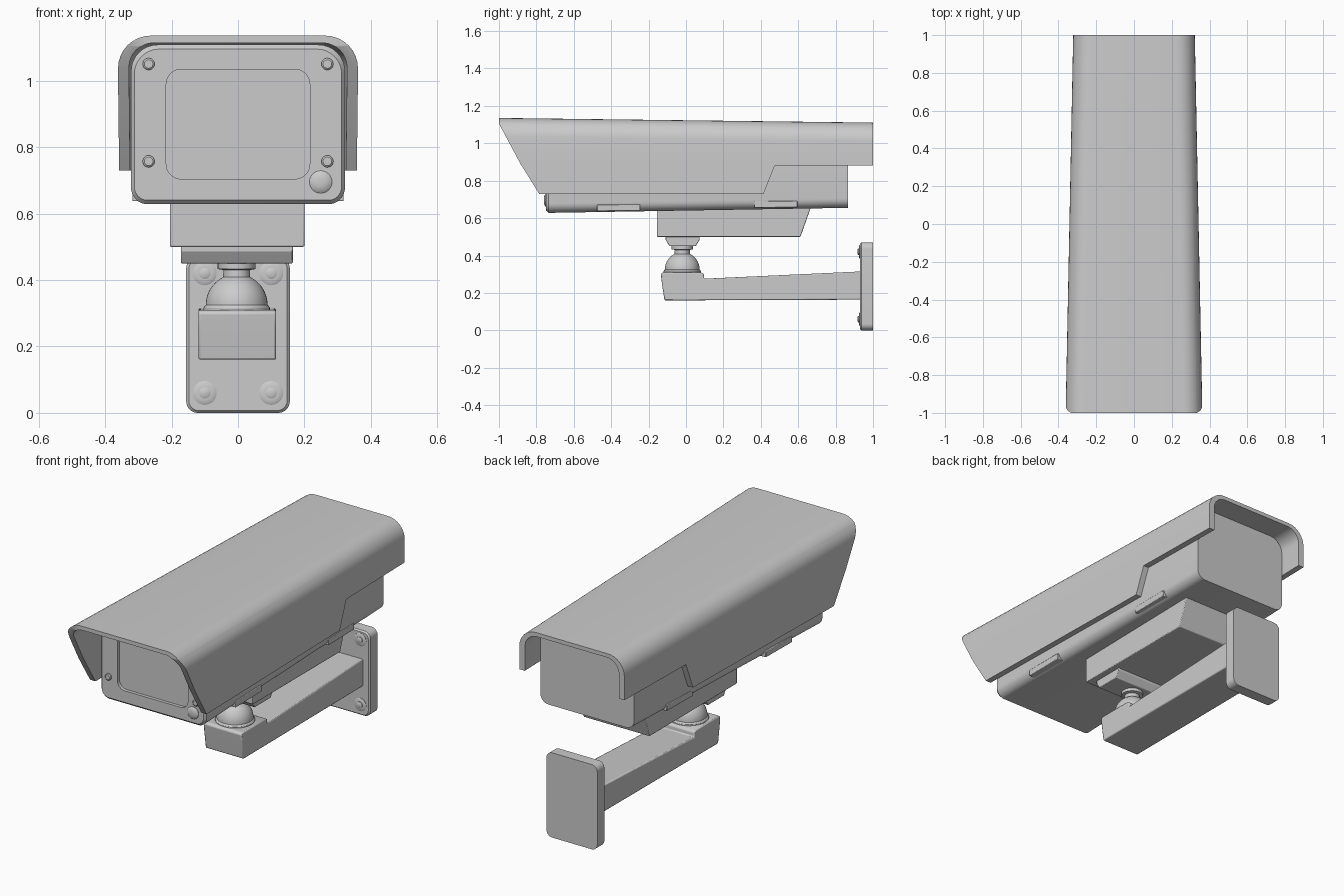
import bpy, bmesh, math
from mathutils import Matrix

if "Cube" in bpy.data.objects:
    bpy.data.objects.remove(bpy.data.objects["Cube"])


def finish(name, bm, bevel=0.0):
    bmesh.ops.recalc_face_normals(bm, faces=bm.faces)
    me = bpy.data.meshes.new(name)
    bm.to_mesh(me)
    bm.free()
    ob = bpy.data.objects.new(name, me)
    bpy.context.collection.objects.link(ob)
    if bevel:
        m = ob.modifiers.new("bevel", 'BEVEL')
        m.width, m.segments, m.limit_method = bevel, 2, 'ANGLE'
        m.angle_limit = math.radians(40)
    return ob


def loft(name, sections, bevel=0.0):
    bm = bmesh.new()
    rings = [[bm.verts.new(p) for p in s] for s in sections]
    n = len(rings[0])
    for a, b in zip(rings, rings[1:]):
        for i in range(n):
            bm.faces.new((a[i], a[(i + 1) % n], b[(i + 1) % n], b[i]))
    bm.faces.new(rings[0])
    bm.faces.new(rings[-1])
    return finish(name, bm, bevel)


def prism(name, profile, x0, x1, bevel=0.0):
    return loft(name, [[(x, y, z) for y, z in profile] for x in (x0, x1)], bevel)


def arc(cx, cz, r, a0, a1, n=8):
    angles = [math.radians(a0 + (a1 - a0) * i / n) for i in range(n + 1)]
    return [(cx + r * math.cos(a), cz + r * math.sin(a)) for a in angles]


def rounded(y, hw, z0, z1, rb, rt, cx=0.0):
    pts = (arc(hw - rt, z1 - rt, rt, 0, 90) + arc(-hw + rt, z1 - rt, rt, 90, 180)
           + arc(-hw + rb, z0 + rb, rb, 180, 270) + arc(hw - rb, z0 + rb, rb, 270, 360))
    return [(cx + x, y, z) for x, z in pts]


def lathe(name, profile, loc, forward=False, n=40):
    # forward turns the local up axis to face -y
    rot = Matrix.Rotation(math.pi / 2, 4, 'X') if forward else Matrix()
    mat = Matrix.Translation(loc) @ rot
    rings = []
    for r, h in profile:
        rings.append([(r * math.cos(2 * math.pi * i / n), r * math.sin(2 * math.pi * i / n), h)
                      for i in range(n)])
    ob = loft(name, rings)
    ob.data.transform(mat)
    return ob


def boolean(ob, cutter, op):
    m = ob.modifiers.new("cut", 'BOOLEAN')
    m.object, m.operation, m.solver = cutter, op, 'EXACT'
    bpy.context.view_layer.objects.active = ob
    bpy.ops.object.modifier_apply(modifier=m.name)
    bpy.data.objects.remove(cutter)


# Sun hood: tapered arch trimmed to its side outline
def arch(y):
    pts = []
    for t, tt, r in ((0, 0, .1), (.033, .022, .075)):
        hw, top = .342 - .02 * y - t, 1.123 - .0125 * y - tt
        run = ([(hw, .6)] + arc(hw - r, top - r, r, 0, 90)
               + arc(-hw + r, top - r, r, 90, 180) + [(-hw, .6)])
        pts += run if t == 0 else run[::-1]
    return [(x, y, z) for x, z in pts]


hood = loft("sun_hood", [arch(-1.05), arch(1.05)])
outline = [(-1, 1.3), (-1, 1.105), (-.885, .89), (-.785, .73), (.415, .73),
           (.475, .88), (1, .88), (1, 1.3)]
boolean(hood, prism("hood_cutter", outline, -.6, .6), 'INTERSECT')

# Camera housing with recessed window
body = loft("camera_housing", [
    rounded(-.748, .312, .64, 1.095, .04, .075),
    rounded(-.735, .322, .628, 1.108, .05, .08),
    rounded(.865, .288, .655, 1.088, .05, .08)])
boolean(body, loft("window_cutter", [
    rounded(-.8, .216, .704, 1.034, .045, .045),
    rounded(-.73, .216, .704, 1.034, .045, .045)]), 'DIFFERENCE')

# Front screws and sensor button
for sx in (-1, 1):
    for z in (.757, 1.05):
        lathe("front_screw", [(.018, -.01), (.018, .008), (.013, .012)],
              (.269 * sx, -.748, z), True, 20)
lathe("sensor_button", [(.034, -.01), (.034, .003), (.026, .009), (.012, .012)],
      (.249, -.748, .695), True, 28)

# Side latches along the lower housing edges
for sx in (-1, 1):
    for y0, y1, z0, hw in ((-.475, -.245, .637, .318), (.365, .595, .655, .298)):
        prism("side_latch", [(y0, z0), (y1, z0 + .003), (y1, z0 + .037), (y0, z0 + .035)],
              sx * (hw - .06), sx * hw, .003)

# Mounting block and pivot plate under the housing
prism("mounting_block", [(-.155, .67), (-.155, .5), (.612, .5), (.672, .67)], -.205, .2, .004)
prism("pivot_plate", [(-.11, .51), (-.11, .485), (-.088, .45), (.052, .45), (.073, .485),
                      (.073, .51)], -.172, .165, .003)

# Ball joint
dome = [(.093 * math.cos(a), .325 + .093 * math.sin(a))
        for a in (math.radians(64 * i / 10) for i in range(11))]
lathe("ball_joint", [(.1, .28), (.1, .316), (.096, .322)] + dome
      + [(.04, .43), (.057, .433), (.057, .46)], (-.004, -.02, 0))

# Arm with raised front pad
prism("wall_arm", [(-.135, .302), (-.13, .26), (-.115, .16), (.94, .164), (.94, .315),
                   (.097, .276), (.095, .302), (.08, .31), (-.122, .31)], -.119, .115, .006)

# Wall plate and its four screws
loft("wall_plate", [
    rounded(.93, .148, .007, .463, .03, .03),
    rounded(.938, .156, 0, .47, .035, .035),
    rounded(1, .156, 0, .47, .035, .035)])
for sx in (-1, 1):
    for z in (.06, .42):
        lathe("plate_screw", [(.036, -.01), (.036, .002), (.028, .006), (.017, .006),
                              (.017, .01), (.011, .013)], (.1 * sx, .93, z), True, 24)

# Smooth shading with sharp edges kept
bpy.ops.object.select_all(action='SELECT')
bpy.context.view_layer.objects.active = body
bpy.ops.object.shade_smooth_by_angle(angle=math.radians(30))
